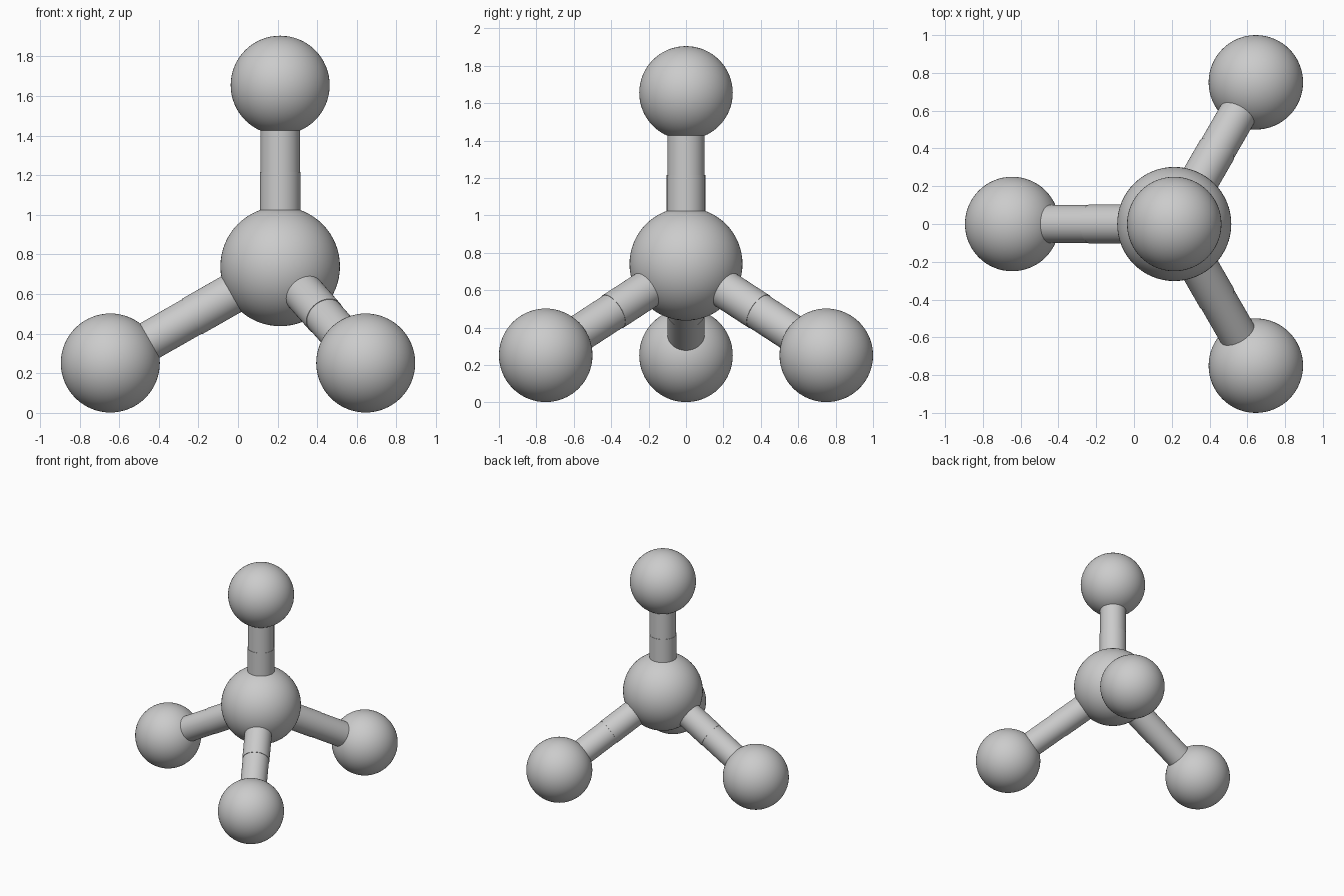
import bpy
from mathutils import Vector

cube = bpy.data.objects.get("Cube")
if cube:
    bpy.data.objects.remove(cube, do_unlink=True)

# Single matte grey
grey = bpy.data.materials.new("light_grey")
grey.use_nodes = True
colour = (0.6, 0.6, 0.6, 1)
grey.diffuse_color = colour
grey.node_tree.nodes["Principled BSDF"].inputs["Base Color"].default_value = colour


def finish(name):
    obj = bpy.context.object
    obj.name = name
    obj.data.materials.append(grey)
    bpy.ops.object.shade_smooth_by_angle()


def ball(name, centre, radius):
    bpy.ops.mesh.primitive_uv_sphere_add(segments=64, ring_count=32, radius=radius, location=centre)
    finish(name)


def rod(name, start, end, radius):
    axis = end - start
    bpy.ops.mesh.primitive_cylinder_add(
        vertices=48, radius=radius, depth=axis.length, location=(start + end) / 2,
        rotation=axis.to_track_quat("Z", "Y").to_euler())
    finish(name)


# Central ball
core = Vector((0.213, 0, 0.74))
ball("central_ball", core, 0.302)

# Outer balls, each joined to the centre by a two-part rod
outer = {
    "top": Vector((0.213, 0, 1.655)),
    "right": Vector((-0.645, 0, 0.252)),
    "front_left": Vector((0.645, -0.75, 0.252)),
    "back_left": Vector((0.645, 0.75, 0.252)),
}
for side, centre in outer.items():
    ball(side + "_ball", centre, 0.25)
    seam = core.lerp(centre, 0.52)
    rod(side + "_inner_rod", core, seam, 0.103)
    rod(side + "_outer_rod", seam, centre, 0.1)
